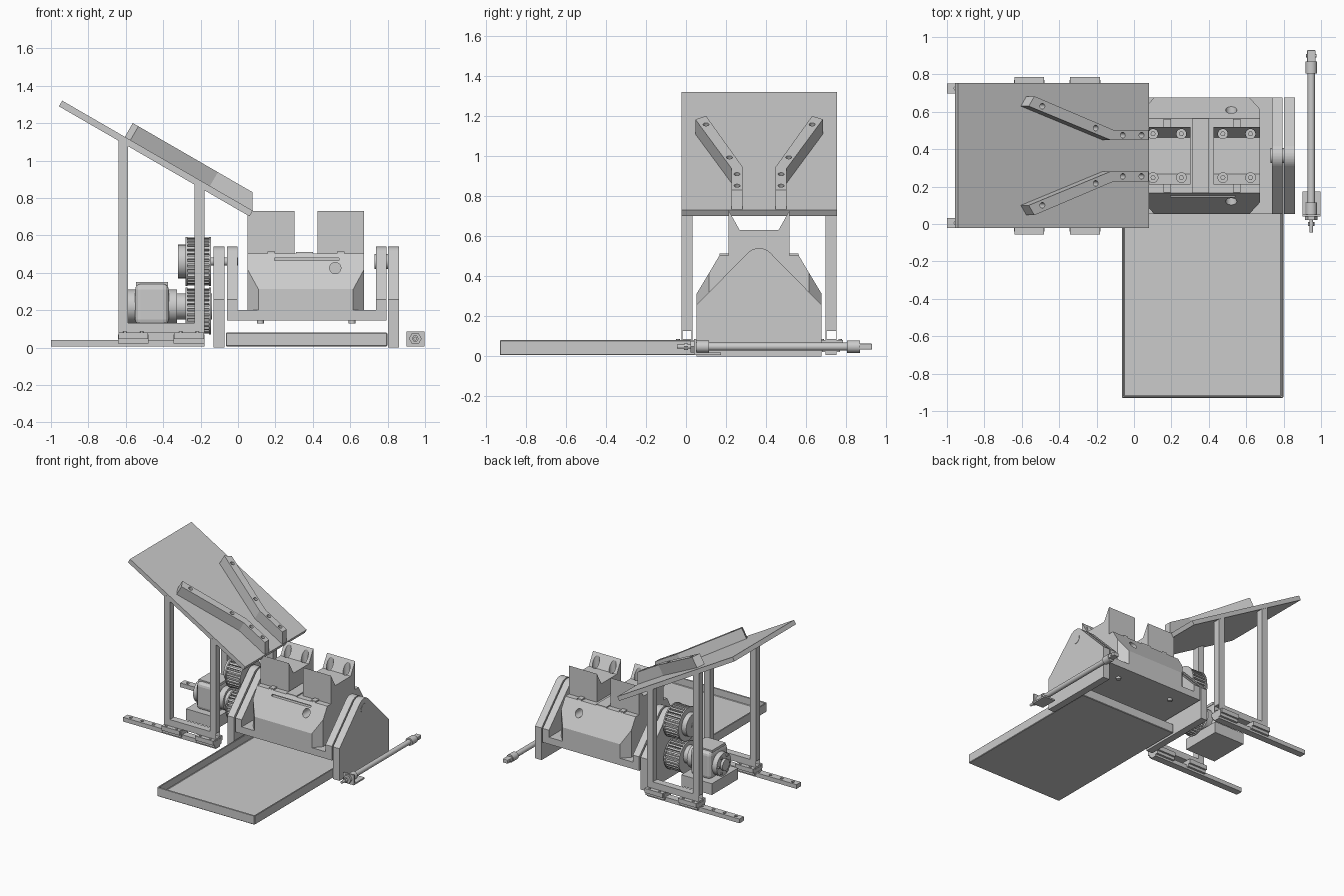
import bpy, bmesh
from math import radians, cos, sin, tan, pi
from mathutils import Vector, Matrix

if "Cube" in bpy.data.objects:
    bpy.data.objects.remove(bpy.data.objects["Cube"])


def prism(name, pts, axis, a, b, mat=None, cuts=()):
    """Extrude a 2D profile along an axis; cuts are (point, outward normal) planes."""
    place = {'x': lambda p, t: (t, p[0], p[1]), 'y': lambda p, t: (p[0], t, p[1]),
             'z': lambda p, t: (p[0], p[1], t)}[axis]
    bm = bmesh.new()
    face = bm.faces.new([bm.verts.new(place(p, a)) for p in pts])
    ext = bmesh.ops.extrude_face_region(bm, geom=[face])['geom']
    shift = Vector(place((0, 0), b - a))
    bmesh.ops.translate(bm, vec=shift, verts=[g for g in ext if isinstance(g, bmesh.types.BMVert)])
    if mat:
        bm.transform(mat)
    for co, no in cuts:
        geo = bm.verts[:] + bm.edges[:] + bm.faces[:]
        cut = bmesh.ops.bisect_plane(bm, geom=geo, plane_co=co, plane_no=no, clear_outer=True)['geom_cut']
        bmesh.ops.edgeloop_fill(bm, edges=[e for e in cut if isinstance(e, bmesh.types.BMEdge)])
    bmesh.ops.recalc_face_normals(bm, faces=bm.faces[:])
    me = bpy.data.meshes.new(name)
    bm.to_mesh(me)
    bm.free()
    ob = bpy.data.objects.new(name, me)
    bpy.context.collection.objects.link(ob)
    return ob


def box(name, x0, x1, y0, y1, z0, z1):
    return prism(name, [(x0, y0), (x1, y0), (x1, y1), (x0, y1)], 'z', z0, z1)


def activate(ob):
    bpy.ops.object.select_all(action='DESELECT')
    ob.select_set(True)
    bpy.context.view_layer.objects.active = ob


def cyl(name, axis, c, r, a, b, n=32, mat=None):
    pts = [(c[0] + r * cos(2 * pi * i / n), c[1] + r * sin(2 * pi * i / n)) for i in range(n)]
    ob = prism(name, pts, axis, a, b, mat)
    if n > 8:
        activate(ob)
        bpy.ops.object.shade_smooth_by_angle()
    return ob


def drill(ob, cutters):
    for c in cutters:
        m = ob.modifiers.new('hole', 'BOOLEAN')
        m.operation, m.solver, m.object = 'DIFFERENCE', 'EXACT', c
        activate(ob)
        bpy.ops.object.modifier_apply(modifier=m.name)
        bpy.data.objects.remove(c)


def bevel(ob, w, seg=2):
    m = ob.modifiers.new('bevel', 'BEVEL')
    m.width, m.segments = w, seg


YC, ZC = 0.3650, 0.46   # swing axis, also the centre plane of the machine

# Sloping chute and its two funnel guides (local u runs down the slope)
SL = Matrix.Translation((-0.94, 0, 1.32)) @ Matrix.Rotation(radians(30), 4, 'Y')
prism('chute_plate', [(0, -0.022), (1.177, -0.022), (1.177, 0.755), (0, 0.755)], 'z', -0.035, 0, SL)
bar = [(-0.605, 0.265), (-0.575, 0.318), (-0.15, 0.137), (0.16, 0.137), (0.16, 0.083), (-0.165, 0.083)]
for s, tag in ((1, 'back'), (-1, 'front')):
    pts = [((x + 0.94) / cos(radians(30)), YC + s * y) for x, y in bar]
    g = prism('chute_guide_' + tag, pts, 'z', 0, 0.085, SL, [((0.078, 0, 0), (1, 0, 0))])
    drill(g, [cyl('hole', 'z', ((x + 0.94 - 0.042) / cos(radians(30)), YC + s * y), 0.015, 0.02, 0.2, 20, SL)
              for x, y in ((-0.49, 0.265), (-0.205, 0.148), (-0.06, 0.11), (0.04, 0.11))])

# Chute frame on linear guides, one per side
for yc, tag in ((0.005, 'front'), (0.725, 'back')):
    w = 0.0275
    for x, top in ((-0.64, 1.113), (-0.233, 0.878)):
        box('post_' + tag, x, x + 0.053, yc - w, yc + w, 0.13, top)
    tube = box('base_tube_' + tag, -0.64, -0.18, yc - w, yc + w, 0.08, 0.132)
    drill(tube, [box('bore', -0.7, -0.1, yc - 0.023, yc + 0.023, 0.085, 0.127)])
    rail = box('slide_rail_' + tag, -1.0, -0.18, yc - w, yc + w, 0.006, 0.04)
    drill(rail, [cyl('hole', 'z', (-0.95 + 0.1 * i, yc), 0.012, 0.02, 0.1, 12) for i in range(4)])
    for x in (-0.56, -0.262):
        box('carriage_' + tag, x - 0.082, x + 0.082, yc - 0.045, yc + 0.045, 0.022, 0.07)
        box('carriage_flange_' + tag, x - 0.08, x + 0.08, yc - 0.06, yc + 0.06, 0.045, 0.08)
        for dx in (-0.045, 0.045):
            for dy in (-0.045, 0.045):
                cyl('carriage_bolt', 'z', (x + dx, yc + dy), 0.009, 0.07, 0.086, 12)


# Toothed pulleys with rim flanges
def pulley(tag, z, r, teeth=28):
    pts = []
    for i in range(teeth):
        for f, rr in ((0, r), (0.5, r), (0.58, r - 0.017), (0.92, r - 0.017)):
            t = 2 * pi * (i + f) / teeth
            pts.append((YC + rr * cos(t), z + rr * sin(t)))
    prism(tag + '_pulley', pts, 'x', -0.27, -0.155)
    for x in (-0.28, -0.155):
        cyl(tag + '_pulley_flange', 'x', (YC, z), r + 0.004, x, x + 0.01, 48)


pulley('upper', ZC, 0.127)
pulley('lower', 0.195, 0.121)
cyl('upper_hub', 'x', (YC, ZC), 0.09, -0.32, -0.145)
cyl('drive_shaft', 'x', (YC, ZC), 0.022, -0.322, 0.0)
cyl('lower_hub', 'x', (YC, 0.22), 0.07, -0.335, -0.14)

# Gearbox and its base
GC = (YC, 0.22)
bevel(box('gearbox_body', -0.55, -0.37, 0.25, 0.48, 0.12, 0.34), 0.03, 3)
box('gearbox_lid', -0.545, -0.375, 0.28, 0.45, 0.33, 0.35)
cyl('gearbox_input_flange', 'x', GC, 0.09, -0.59, -0.54)
cyl('gearbox_output_flange', 'x', GC, 0.09, -0.38, -0.325)
cyl('gearbox_input_boss', 'x', GC, 0.045, -0.61, -0.58)
for i in range(6):
    t = 2 * pi * i / 6
    cyl('flange_bolt', 'x', (GC[0] + 0.07 * cos(t), GC[1] + 0.07 * sin(t)), 0.01, -0.6, -0.58, 6)
box('gearbox_base', -0.6, -0.33, 0.2, 0.53, 0.04, 0.13)

# Fixed stands and the swinging cradle between them
def side_profile(z0):
    arc = [(YC + 0.08 * cos(radians(t)), ZC + 0.08 * sin(radians(t))) for t in range(133, 46, -6)]
    return [(0.053, z0), (0.053, 0.257)] + arc + [(0.677, 0.257), (0.677, z0)]


for tag, x0, x1, z0 in (('stand_left', -0.13, -0.073, 0), ('stand_right', 0.803, 0.86, 0),
                        ('cradle_side_left', -0.06, -0.004, 0.145), ('cradle_side_right', 0.737, 0.793, 0.145)):
    prism(tag, side_profile(z0), 'x', x0, x1)
box('cradle_floor', -0.06, 0.793, 0.053, 0.677, 0.145, 0.2)
cyl('right_trunnion', 'x', (YC, ZC), 0.04, 0.73, 0.862)
for x in (0.12, 0.61):
    for y in (0.18, 0.55):
        cyl('cradle_bolt', 'z', (x, y), 0.018, 0.128, 0.15, 16)

# Clamp body: sloped block with clipped corners
cuts = [((XC, YY, 0), (sx * 0.06, sy * 0.055, 0)) for XC, sx in ((0.052, -1), (0.673, 1))
        for YY, sy in ((0.115, -1), (0.615, 1))]
body = prism('clamp_body', [(0.053, 0.2), (0.053, 0.312), (0.167, 0.503), (0.563, 0.503), (0.677, 0.312),
                            (0.677, 0.2)], 'x', 0.052, 0.673, None, cuts)
drill(body, [cyl('hole', 'y', (0.52, 0.425), 0.03, -0.05, 0.2), cyl('hole', 'y', (0.52, 0.425), 0.03, 0.53, 0.8),
             box('slot', 0.195, 0.54, 0.1, 0.17, 0.465, 0.478)])
box('centre_bar', 0.31, 0.40, 0.167, 0.563, 0.49, 0.512)

# Two V jaws with counterbored bolt holes in the sloping flanks
jaw = [(0.212, 0.49), (0.212, 0.73), (0.268, 0.63), (0.462, 0.63), (0.518, 0.73), (0.518, 0.49)]
for tag, x0, x1 in (('left', 0.052, 0.303), ('right', 0.425, 0.673)):
    j = prism('jaw_' + tag, jaw, 'x', x0, x1)
    spots = [(x, y) for x in (x0 + 0.05, x1 - 0.05) for y in (0.248, 0.482)]
    drill(j, [cyl('hole', 'z', p, 0.026, 0.6, 0.9, 24) for p in spots])
    for p in spots:
        cyl('jaw_bolt', 'z', p, 0.014, 0.59, 0.615, 6)
    for y in (0.19, 0.54):
        box('jaw_key', (x0 + x1) / 2 - 0.02, (x0 + x1) / 2 + 0.02, y - 0.022, y + 0.022, 0.5, 0.514)

# Collecting tray
tray = box('tray', -0.065, 0.798, -0.93, 0.37, 0.006, 0.08)
drill(tray, [box('hollow', -0.055, 0.788, -0.92, 0.36, 0.018, 0.2)])
bevel(tray, 0.004, 1)

# Pneumatic cylinder
PC = (0.948, 0.048)
cyl('cylinder_tube', 'y', PC, 0.02, 0.1, 0.81)
cyl('cylinder_head', 'y', PC, 0.03, 0.05, 0.115)
cyl('cylinder_end_cap', 'y', PC, 0.031, 0.805, 0.87)
bevel(box('cylinder_tail', 0.925, 0.971, 0.865, 0.93, 0.033, 0.063), 0.005)
cyl('cylinder_tail_pin', 'x', (0.9, PC[1]), 0.01, 0.92, 0.976, 16)
cyl('cylinder_nut', 'y', PC, 0.034, 0.022, 0.042, 6)
cyl('piston_rod', 'y', PC, 0.01, -0.045, 0.1, 20)
cyl('rod_nut', 'y', PC, 0.018, -0.01, 0.01, 6)
box('cylinder_bracket', 0.902, 0.997, 0.04, 0.052, 0.006, 0.086)
box('cylinder_foot', 0.902, 0.997, 0.04, 0.175, 0.006, 0.018)
